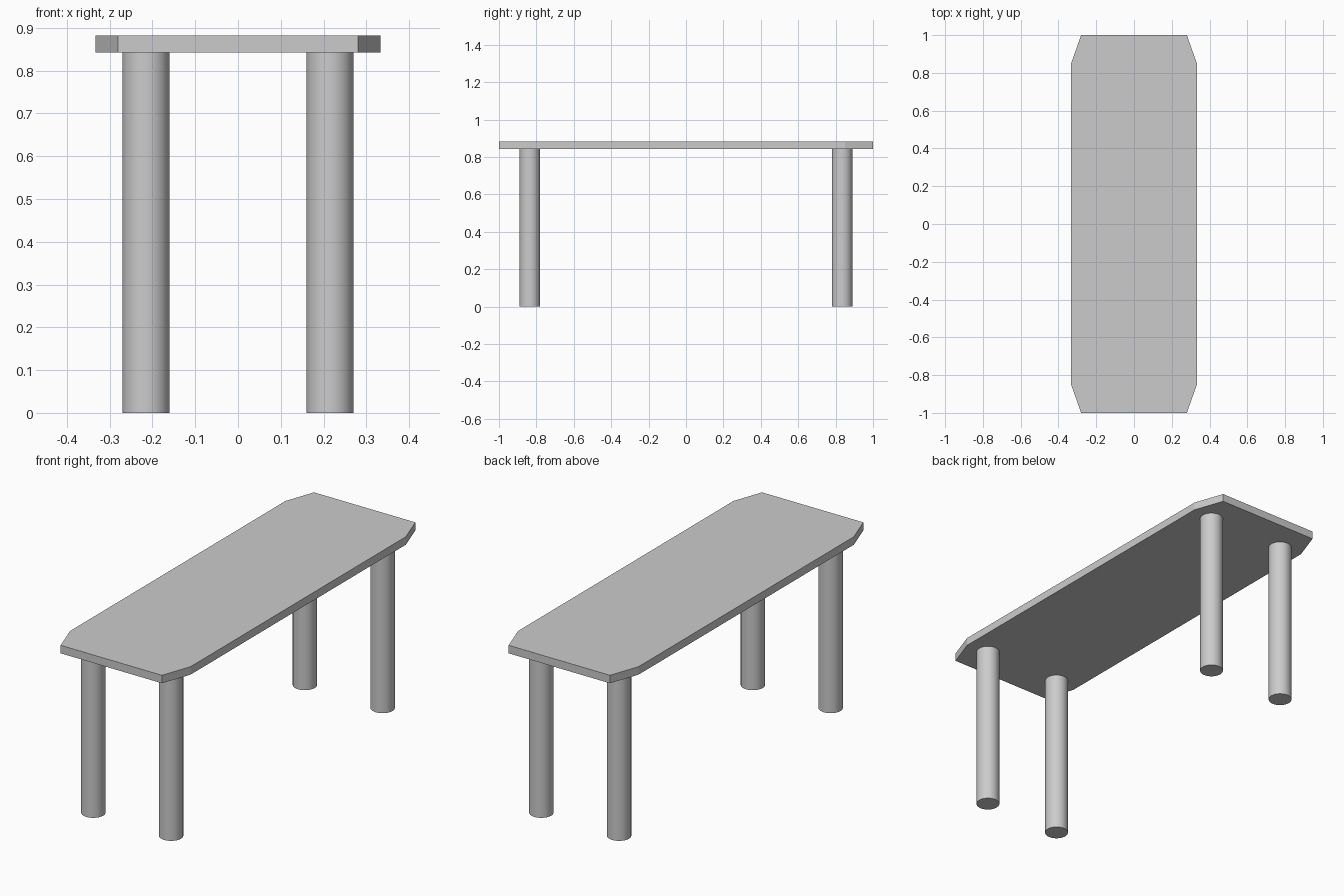
import bpy
import bmesh

cube = bpy.data.objects.get("Cube")
if cube:
    bpy.data.objects.remove(cube, do_unlink=True)

TOP_BOTTOM, TOP_HEIGHT = 0.842, 0.882
LEG_RADIUS, LEG_X, LEG_Y = 0.055, 0.215, 0.835

grey = bpy.data.materials.new("light_grey")
grey.use_nodes = True
colour = (0.6, 0.6, 0.6, 1)
grey.diffuse_color = colour
grey.node_tree.nodes["Principled BSDF"].inputs["Base Color"].default_value = colour

# Table top: slab with clipped corners
outline = [(0.28, -1), (0.333, -0.85), (0.333, 0.85), (0.28, 1)]
outline += [(-x, y) for x, y in reversed(outline)]
bm = bmesh.new()
base = bm.faces.new([bm.verts.new((x, y, TOP_BOTTOM)) for x, y in outline])
slab = bmesh.ops.extrude_face_region(bm, geom=[base])
raised = [v for v in slab["geom"] if isinstance(v, bmesh.types.BMVert)]
bmesh.ops.translate(bm, verts=raised, vec=(0, 0, TOP_HEIGHT - TOP_BOTTOM))
bmesh.ops.recalc_face_normals(bm, faces=bm.faces)
mesh = bpy.data.meshes.new("table_top")
bm.to_mesh(mesh)
bm.free()
mesh.materials.append(grey)
bpy.context.collection.objects.link(bpy.data.objects.new("table_top", mesh))

# Four round legs
for end, sy in (("front", -1), ("back", 1)):
    for side, sx in (("left", 1), ("right", -1)):
        bpy.ops.mesh.primitive_cylinder_add(
            vertices=32, radius=LEG_RADIUS, depth=TOP_BOTTOM,
            location=(sx * LEG_X, sy * LEG_Y, TOP_BOTTOM / 2))
        leg = bpy.context.object
        leg.name = f"{end}_{side}_leg"
        leg.data.materials.append(grey)
        bpy.ops.object.shade_smooth_by_angle()
